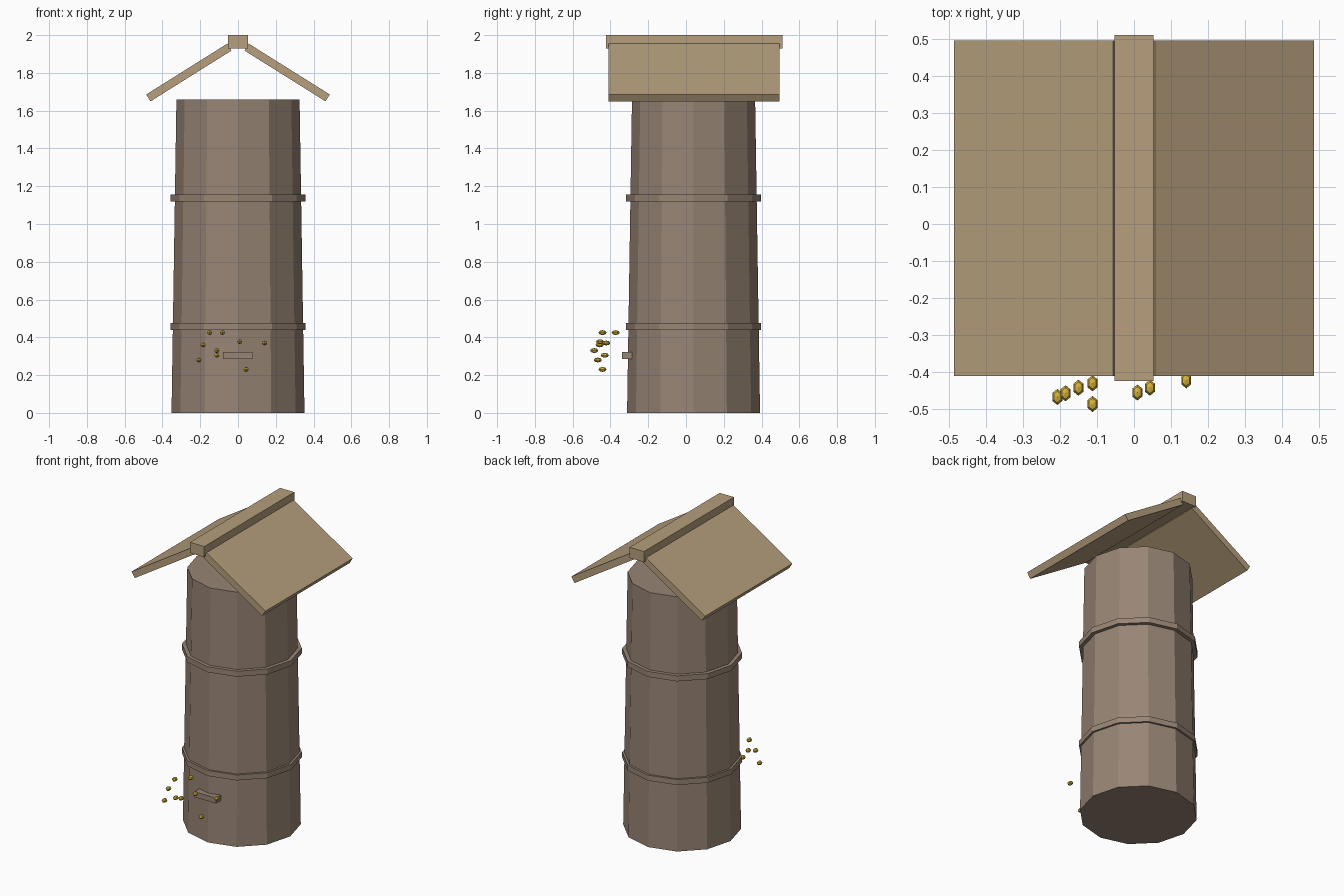
import bpy, bmesh, math
from mathutils import Matrix, Vector

if "Cube" in bpy.data.objects:
    bpy.data.objects.remove(bpy.data.objects["Cube"], do_unlink=True)


def material(name, *srgb):
    linear = [((c / 255 + 0.055) / 1.055) ** 2.4 for c in srgb] + [1]
    mat = bpy.data.materials.new(name)
    mat.use_nodes = True
    mat.diffuse_color = linear
    mat.node_tree.nodes["Principled BSDF"].inputs["Base Color"].default_value = linear
    return mat


bark = material("bark_brown", 152, 133, 117)
plank = material("pale_plank", 182, 159, 125)
gold = material("bee_gold", 214, 180, 60)


def finish(name, bm, mat, location):
    bmesh.ops.recalc_face_normals(bm, faces=bm.faces)
    mesh = bpy.data.meshes.new(name)
    bm.to_mesh(mesh)
    bm.free()
    mesh.materials.append(mat)
    obj = bpy.data.objects.new(name, mesh)
    obj.location = location
    bpy.context.collection.objects.link(obj)
    return obj


def box(name, size, location, mat, tilt=0):
    bm = bmesh.new()
    bmesh.ops.create_cube(bm, size=1, matrix=Matrix.Diagonal((*size, 1)))
    obj = finish(name, bm, mat, location)
    obj.rotation_euler.y = tilt
    return obj


def lathe(name, profile, sides, location, mat, closed=False, scale=(1, 1, 1)):
    """Turn (radius, height) points around z; open profiles get flat caps."""
    bm = bmesh.new()
    rings = []
    for r, z in profile:
        angles = [math.pi / 2 + math.tau * i / sides for i in range(sides)]
        rings.append([bm.verts.new(Vector((r * math.cos(a) * scale[0],
                                           r * math.sin(a) * scale[1],
                                           z * scale[2]))) for a in angles])
    pairs = list(zip(rings, rings[1:]))
    if closed:
        pairs.append((rings[-1], rings[0]))
    else:
        bm.faces.new(rings[0])
        bm.faces.new(rings[-1])
    for low, high in pairs:
        for i in range(sides):
            j = (i + 1) % sides
            bm.faces.new((low[i], low[j], high[j], high[i]))
    bmesh.ops.remove_doubles(bm, verts=bm.verts, dist=1e-5)
    return finish(name, bm, mat, location)


# Hollow log body and its two hoops
TRUNK_Y = 0.04
lathe("log_body", [(0.352, 0), (0.326, 1.66)], 12, (0, TRUNK_Y, 0), bark)
for name, z in (("lower_hoop", 0.457), ("upper_hoop", 1.138)):
    lathe(name, [(0.32, -0.018), (0.358, -0.018), (0.358, 0.018), (0.32, 0.018)],
          12, (0, TRUNK_Y, z), bark, closed=True)

# Landing ledge at the entrance
box("entrance_ledge", (0.156, 0.06, 0.036), (-0.002, -0.308, 0.304), bark)

# Gable roof
for name, side in (("left_roof_panel", 1), ("right_roof_panel", -1)):
    box(name, (0.506, 0.906, 0.043), (side * 0.26, 0.043, 1.802), plank, side * 0.56)
box("roof_ridge", (0.104, 0.935, 0.07), (0, 0.043, 1.965), plank)

# Bees hovering around the entrance
bees = [(-0.207, -0.467, 0.28), (-0.185, -0.457, 0.36), (-0.15, -0.442, 0.425),
        (-0.083, -0.372, 0.425), (-0.112, -0.486, 0.33), (-0.112, -0.43, 0.305),
        (0.009, -0.455, 0.377), (0.043, -0.442, 0.23), (0.141, -0.422, 0.37)]
ball = [(math.sin(math.pi * k / 4), -math.cos(math.pi * k / 4)) for k in range(1, 4)]
ball = [(1e-6, -1)] + ball + [(1e-6, 1)]


def bee(index, location):
    bm = bmesh.new()
    bmesh.ops.create_uvsphere(bm, u_segments=6, v_segments=4, radius=1)
    # Put a corner of the outline on the long axis
    if max(v.co.x for v in bm.verts) > 0.99:
        bmesh.ops.rotate(bm, verts=bm.verts, matrix=Matrix.Rotation(math.pi / 6, 3, "Z"))
    bmesh.ops.scale(bm, verts=bm.verts, vec=(0.0155, 0.0217, 0.013))
    return finish(f"bee_{index}", bm, gold, location)


for i, spot in enumerate(bees, 1):
    bee(i, spot)
